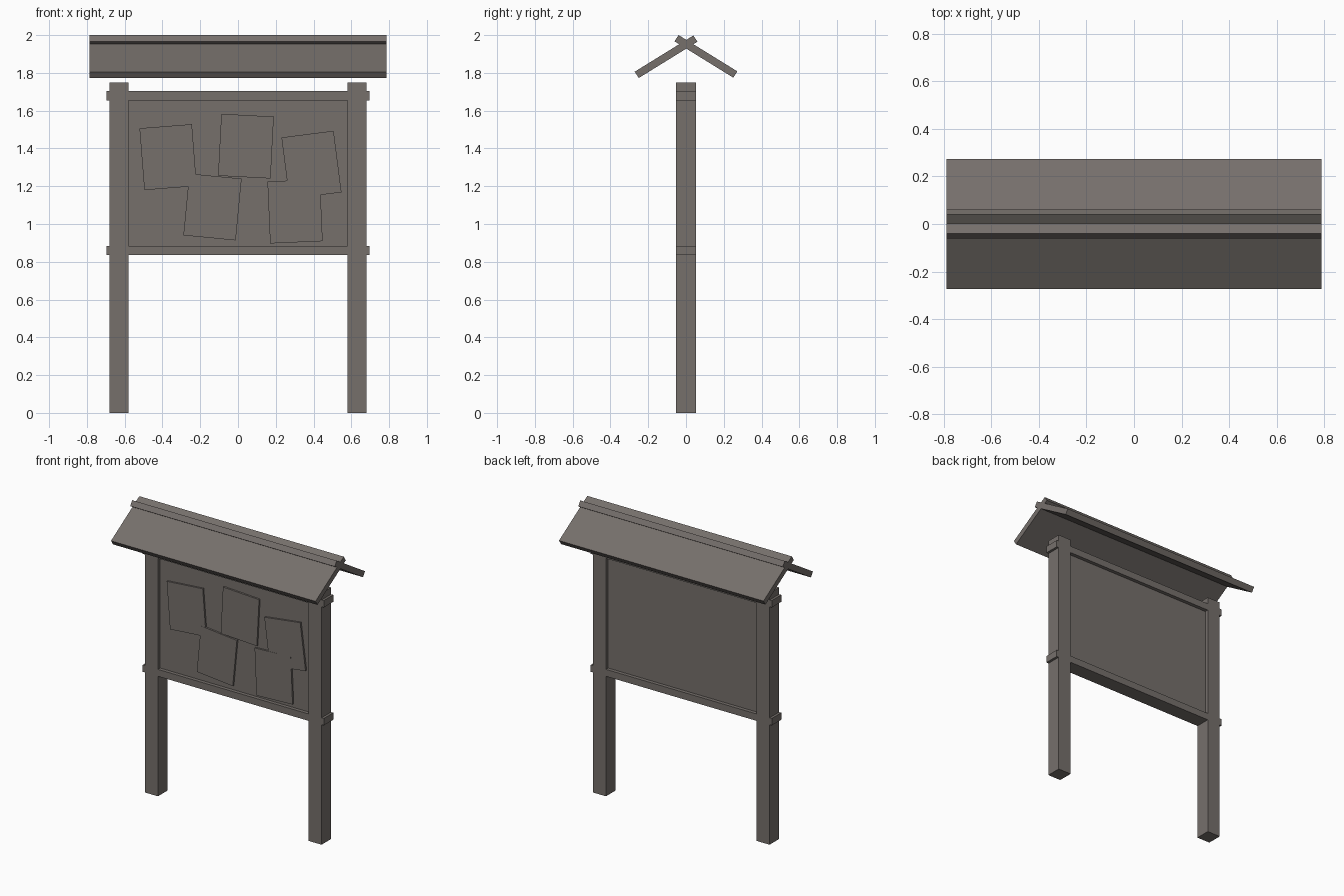
import bpy
from math import cos, sin, radians
from mathutils import Vector

cube = bpy.data.objects.get("Cube")
if cube:
    bpy.data.objects.remove(cube, do_unlink=True)

# Single weathered wood colour
wood = bpy.data.materials.new("weathered_wood")
wood.use_nodes = True
colour = (0.18, 0.16, 0.148, 1)
wood.diffuse_color = colour
bsdf = next(n for n in wood.node_tree.nodes if n.type == "BSDF_PRINCIPLED")
bsdf.inputs["Base Color"].default_value = colour
bsdf.inputs["Roughness"].default_value = 0.9


def prism(name, start, end):
    """Solid joining two matching four-cornered ends."""
    verts = list(start) + list(end)
    faces = [(3, 2, 1, 0), (4, 5, 6, 7)]
    faces += [(i, (i + 1) % 4, (i + 1) % 4 + 4, i + 4) for i in range(4)]
    mesh = bpy.data.meshes.new(name)
    mesh.from_pydata(verts, [], faces)
    mesh.materials.append(wood)
    obj = bpy.data.objects.new(name, mesh)
    bpy.context.collection.objects.link(obj)
    # Make the normals point outward
    import bmesh
    bm = bmesh.new()
    bm.from_mesh(mesh)
    bmesh.ops.recalc_face_normals(bm, faces=bm.faces)
    bm.to_mesh(mesh)
    bm.free()
    return obj


def box(name, x0, x1, half_depth, z0, z1):
    corners = [(x0, z0), (x1, z0), (x1, z1), (x0, z1)]
    return prism(name, [(x, -half_depth, z) for x, z in corners],
                 [(x, half_depth, z) for x, z in corners])


# Posts
box("left_post", 0.58, 0.68, 0.052, 0, 1.75)
box("right_post", -0.68, -0.58, 0.052, 0, 1.75)

# Rails between the posts, with their tenons showing outside
for name, z in (("lower", 0.835), ("upper", 1.655)):
    box(name + "_rail", -0.58, 0.58, 0.052, z, z + 0.048)
    box(name + "_left_tenon", 0.68, 0.697, 0.052, z, z + 0.048)
    box(name + "_right_tenon", -0.697, -0.68, 0.052, z, z + 0.048)

# Recessed notice panel
PANEL = 0.027
box("notice_panel", -0.58, 0.58, PANEL, 0.883, 1.655)

# Paper sheets pinned to the front: centre x, centre z, tilt in degrees
sheets = [(-0.37, 1.354, 4.5), (0.042, 1.412, -3), (0.389, 1.313, 7.3),
          (-0.135, 1.09, -5.5), (0.302, 1.067, 2.5)]
for n, (cx, cz, tilt) in enumerate(sheets):
    a = radians(tilt)
    across = Vector((cos(a), 0, sin(a))) * 0.139
    up = Vector((-sin(a), 0, cos(a))) * 0.164
    mid = Vector((cx, 0, cz))
    ring = [mid - across - up, mid + across - up,
            mid + across + up, mid - across + up]
    front = -PANEL - 0.012 - n * 0.0003
    prism("paper_sheet_%d" % (n + 1),
          [p + Vector((0, front, 0)) for p in ring],
          [p + Vector((0, -PANEL + 0.002, 0)) for p in ring])

# Two roof boards crossing at the ridge
slope = [(-0.039, 2.0), (0.272, 1.808), (0.25, 1.775), (-0.061, 1.967)]
for name, side, drop in (("back_roof_board", 1, 0), ("front_roof_board", -1, 0.002)):
    ends = [[(x, y * side, z - drop) for y, z in slope] for x in (-0.787, 0.787)]
    prism(name, *ends)
